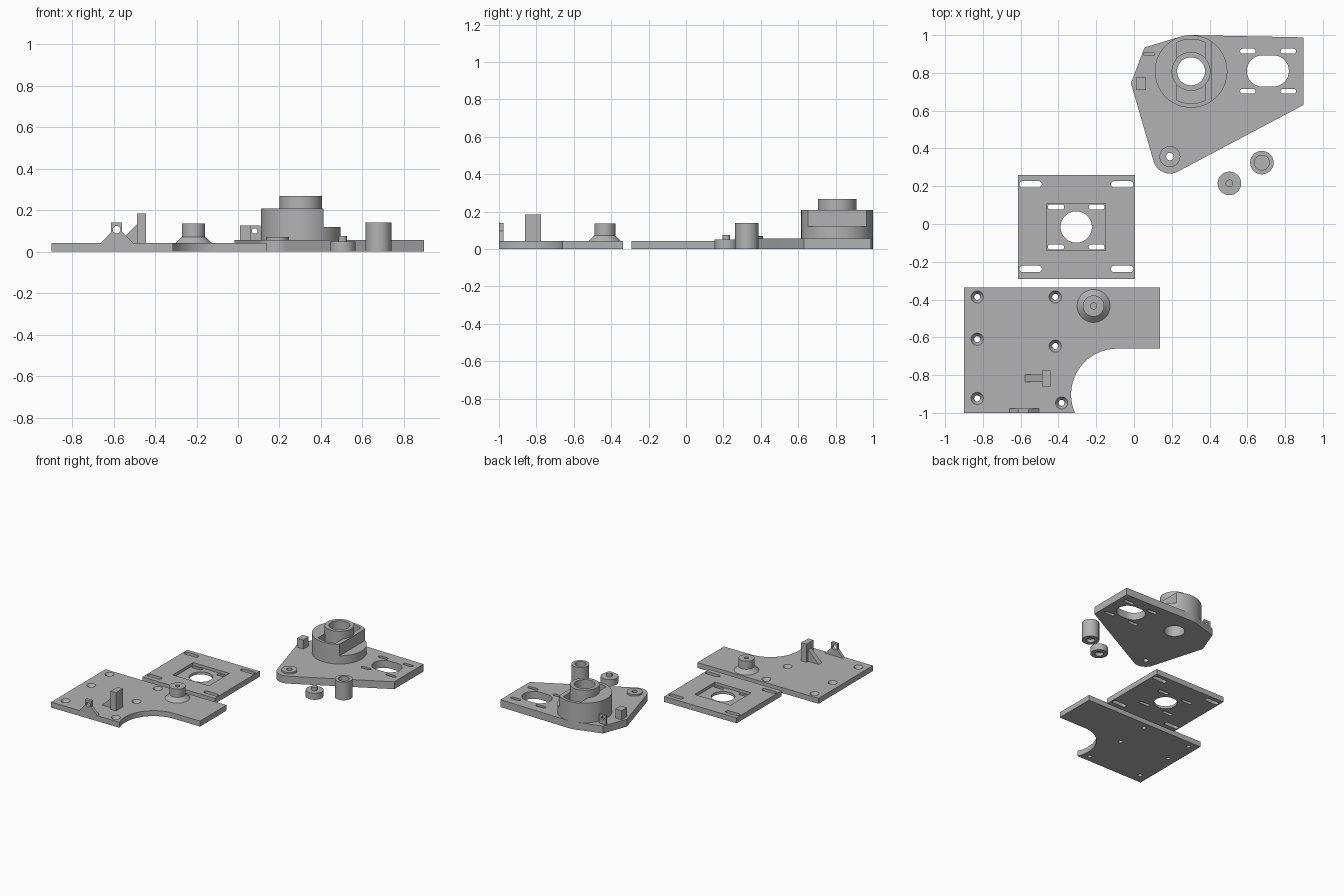
import bpy, bmesh, math
from mathutils import Matrix

if "Cube" in bpy.data.objects:
    bpy.data.objects.remove(bpy.data.objects["Cube"])

gray = bpy.data.materials.new("light_gray")
gray.diffuse_color = (0.45, 0.45, 0.45, 1)
gray.use_nodes = True
gray.node_tree.nodes["Principled BSDF"].inputs["Base Color"].default_value = gray.diffuse_color


def prism(name, pts, z0, z1):
    """Extrude an xy outline from z0 to z1."""
    bm = bmesh.new()
    face = bm.faces.new([bm.verts.new((x, y, z0)) for x, y in pts])
    ext = bmesh.ops.extrude_face_region(bm, geom=[face])
    for v in ext["geom"]:
        if isinstance(v, bmesh.types.BMVert):
            v.co.z = z1
    bmesh.ops.recalc_face_normals(bm, faces=bm.faces)
    me = bpy.data.meshes.new(name)
    bm.to_mesh(me)
    bm.free()
    me.materials.append(gray)
    ob = bpy.data.objects.new(name, me)
    bpy.context.collection.objects.link(ob)
    return ob


def box(name, x0, x1, y0, y1, z0, z1):
    return prism(name, [(x0, y0), (x1, y0), (x1, y1), (x0, y1)], z0, z1)


def arc(cx, cy, r, a0, a1, n=16):
    return [(cx + r * math.cos(math.radians(a0 + (a1 - a0) * i / n)),
             cy + r * math.sin(math.radians(a0 + (a1 - a0) * i / n))) for i in range(n + 1)]


def cyl(name, x, y, r, z0, z1, r2=None, n=64):
    """Cylinder, or cone when a top radius is given."""
    ob = prism(name, arc(x, y, r, 0, 360, n)[:-1], z0, z1)
    if r2 is not None:
        for v in ob.data.vertices:
            if abs(v.co.z - z1) < 1e-6:
                v.co.x = x + (v.co.x - x) * r2 / r
                v.co.y = y + (v.co.y - y) * r2 / r
    return ob


def slot(x0, x1, y, h):
    """Rounded slot cutter along x."""
    return prism("slot_cutter", arc(x1 - h, y, h, -90, 90) + arc(x0 + h, y, h, 90, 270), -.1, .1)


def upright(name, pts, y0, y1):
    """Extrude an xz outline from y0 to y1."""
    ob = prism(name, pts, -y1, -y0)
    ob.data.transform(Matrix.Rotation(math.pi / 2, 4, 'X'))
    return ob


def combine(ob, others, op):
    bpy.context.view_layer.objects.active = ob
    for other in others:
        mod = ob.modifiers.new("bool", 'BOOLEAN')
        mod.operation, mod.object, mod.solver = op, other, 'EXACT'
        bpy.ops.object.modifier_apply(modifier=mod.name)
        bpy.data.objects.remove(other)
    return ob


def cut(ob, *cutters):
    return combine(ob, cutters, 'DIFFERENCE')


# Base plate with a round bite and countersunk screw holes
T = .042
base = prism("base_plate", [(-.90, -1), (-.90, -.336), (.137, -.336), (.137, -.66)]
             + arc(-.09, -.903, .243, 90, 203.5, 32), 0, T)
for x, y in [(-.83, -.386), (-.417, -.386), (-.83, -.61), (-.417, -.646), (-.83, -.923), (-.383, -.947)]:
    cut(base, cyl("sink", x, y, .016, -.01, .1, n=32),
        cyl("sink", x, y, .016, .018, T + .001, .033, 32))

# Conical post on the base plate
post = cyl("cone_post_foot", -.214, -.434, .087, T, .072, .056)
stem = cyl("cone_post_stem", -.214, -.434, .056, .072, .135)
for part in (post, stem):
    cut(part, cyl("bore", -.214, -.434, .016, .03, .2, n=32))

# Stop block with gusset, and the pierced ear at the front edge
box("stop_block", -.488, -.443, -.86, -.776, T, .183)
upright("stop_gusset", [(-.578, T), (-.488, T), (-.488, .132)], -.836, -.797)
ear = upright("front_ear", [(-.66, T), (-.504, T), (-.558, .095), (-.558, .14), (-.612, .14), (-.612, .095)],
              -1, -.977)
cut(ear, upright("bore", arc(-.585, .106, .018, 0, 360, 32)[:-1], -1.1, -.9))

# Motor plate: sunken centre, round opening, adjustment slots
motor = box("motor_plate", -.615, .005, -.291, .259, 0, T)
cut(motor, box("recess", -.46, -.15, -.141, .109, .02, .1),
    cyl("opening", -.306, -.016, .083, -.1, .1))
for x0, x1, ys, h in [(-.607, -.488, (.21, -.238), .017), (-.122, -.003, (.21, -.238), .017),
                      (-.456, -.37, (.09, -.122), .013), (-.24, -.155, (.09, -.122), .013)]:
    for y in ys:
        cut(motor, slot(x0, x1, y, h))

# Bearing plate with rounded corners
P = .057
CX, CY = .302, .808
plate = prism("bearing_plate", arc(.19, .357, .09, 196, 299) + [(.897, .63), (.897, .988)]
              + arc(CX, CY, .192, 89, 107, 6) + [(.056, .935), (-.016, .745)], 0, P)
cut(plate, slot(.597, .82, .81, .083), cyl("bore", CX, CY, .074, -.1, .2),
    cyl("bore", .19, .357, .02, -.1, .2, n=32))
for x0, x1 in [(.562, .643), (.776, .858)]:
    for y in (.915, .703):
        cut(plate, slot(x0, x1, y, .013))
cut(cyl("pivot_washer", .19, .357, .055, P, .07), cyl("bore", .19, .357, .02, 0, .2, n=32))

# Bearing housing: stepped on the right, long pocket, raised collar
house = cyl("bearing_housing", CX, CY, .192, P, .209, n=96)
a = math.degrees(math.acos(.0765 / .17))
cut(house, box("step", .413, .6, .5, 1.1, .12, .3),
    prism("pocket", arc(CX, CY, .17, a, 180 - a) + arc(CX, CY, .17, 180 + a, 360 - a), .12, .3),
    cyl("bore", CX, CY, .09, 0, .3))
collar = cyl("bearing_collar", CX, CY, .103, P, .268)
cut(collar, cyl("bore", CX, CY, .074, 0, .4))

# Small block and pierced tab beside the housing
box("side_block", .01, .063, .71, .775, P, .127)
tab = box("side_tab", .05, .108, .892, .908, P, .127)
cut(tab, upright("bore", arc(.08, .1, .013, 0, 360, 32)[:-1], .8, 1))

# Loose spacer and loose pin foot
spacer = cyl("spacer", .677, .325, .062, 0, .14)
cut(spacer, cyl("bore", .677, .325, .039, .04, .2), cyl("bore", .677, .325, .03, -.1, .025))
foot = cyl("pin_foot", .505, .215, .062, 0, .05)
cut(foot, cyl("bore", .505, .215, .03, -.1, .025))
cyl("pin", .505, .215, .02, .05, .076, n=32)

# Smooth round walls, keep edges sharp
for ob in bpy.data.objects:
    ob.select_set(True)
bpy.context.view_layer.objects.active = base
bpy.ops.object.shade_smooth_by_angle(angle=math.radians(30))
